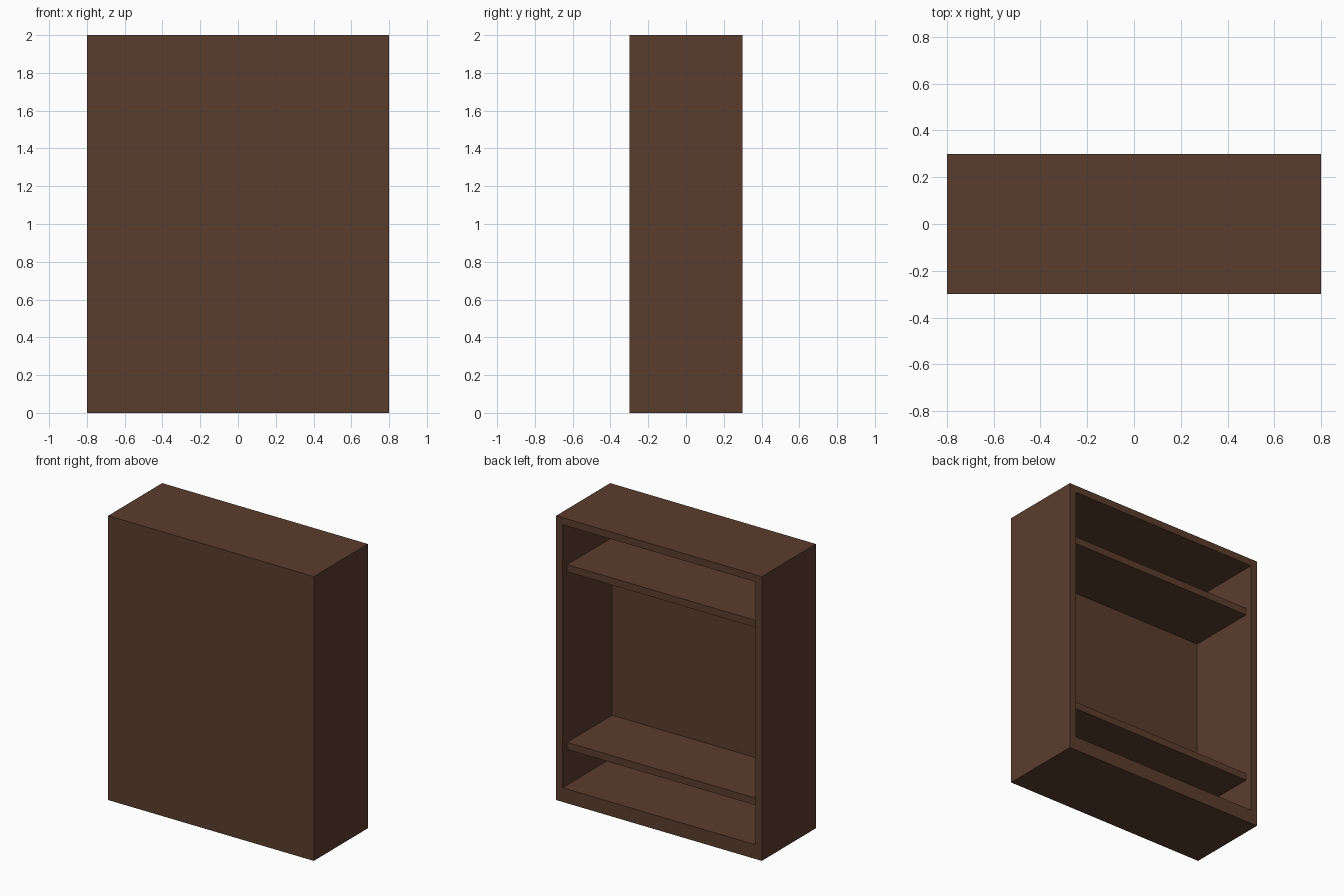
import bpy
import bmesh
from mathutils import Vector

if "Cube" in bpy.data.objects:
    bpy.data.objects.remove(bpy.data.objects["Cube"], do_unlink=True)

WIDTH, DEPTH, HEIGHT = 1.6, 0.6, 2.0
BOARD = 0.05          # board thickness
BASE = 0.10           # thicker bottom board
RECESS = 0.05         # shelf set-back from the open side

wood = bpy.data.materials.new("dark brown wood")
wood.use_nodes = True
COLOUR = (0.105, 0.046, 0.027, 1.0)
wood.diffuse_color = COLOUR
bsdf = next(n for n in wood.node_tree.nodes if n.type == 'BSDF_PRINCIPLED')
bsdf.inputs["Base Color"].default_value = COLOUR


def box_mesh(size, centre):
    """A bmesh box with the given size and centre."""
    bm = bmesh.new()
    bmesh.ops.create_cube(bm, size=1.0)
    for v in bm.verts:
        v.co = Vector(a * b for a, b in zip(v.co, size)) + Vector(centre)
    return bm


def add_object(name, bm):
    mesh = bpy.data.meshes.new(name)
    bm.normal_update()
    bm.to_mesh(mesh)
    bm.free()
    mesh.materials.append(wood)
    obj = bpy.data.objects.new(name, mesh)
    bpy.context.collection.objects.link(obj)
    return obj


# Cabinet shell: solid box hollowed out from its open +y side
bm = box_mesh((WIDTH, DEPTH, HEIGHT), (0, 0, HEIGHT / 2))
bm.normal_update()
opening = max(bm.faces, key=lambda f: f.normal.y)
bmesh.ops.inset_region(bm, faces=[opening], thickness=BOARD, use_even_offset=True)
for v in opening.verts:
    if v.co.z < HEIGHT / 2:
        v.co.z = BASE
inner = bmesh.ops.extrude_discrete_faces(bm, faces=[opening])["faces"][0]
for v in inner.verts:
    v.co.y = -DEPTH / 2 + BOARD
add_object("cabinet_shell", bm)

# Two shelves spanning the inside, touching the closed panel
shelf_depth = DEPTH - BOARD - RECESS
for name, bottom in (("lower_shelf", 0.35), ("upper_shelf", 1.60)):
    add_object(name, box_mesh((WIDTH - 2 * BOARD, shelf_depth, BOARD),
                              (0, (BOARD - RECESS) / 2, bottom + BOARD / 2)))
